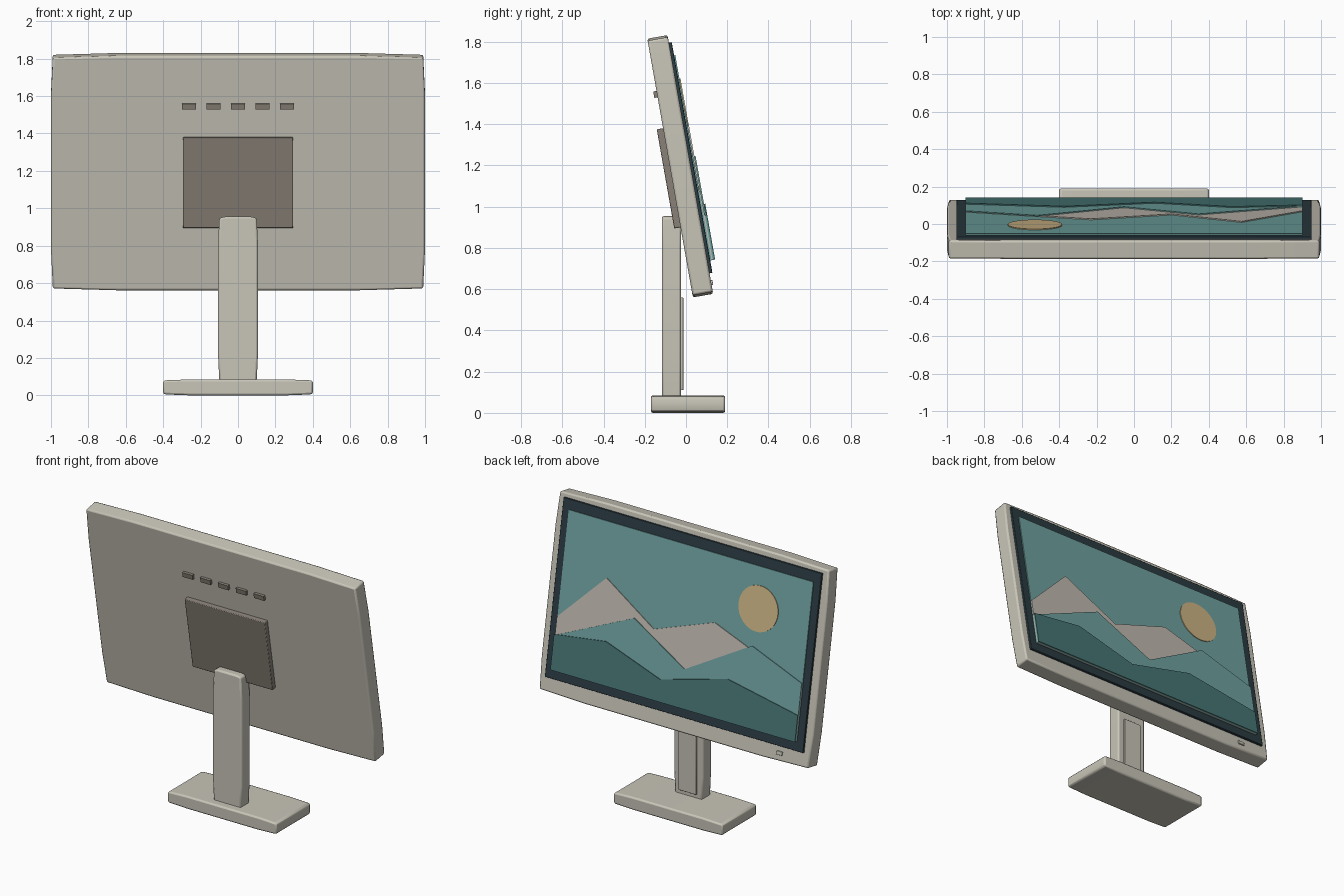
import bpy, bmesh, math
from mathutils import Matrix

cube = bpy.data.objects.get("Cube")
if cube:
    bpy.data.objects.remove(cube, do_unlink=True)


def material(name, rgb):
    m = bpy.data.materials.new(name)
    m.use_nodes = True
    m.diffuse_color = (*rgb, 1)
    m.node_tree.nodes["Principled BSDF"].inputs["Base Color"].default_value = (*rgb, 1)
    return m


casing = material("warm grey casing", (0.58, 0.56, 0.48))
taupe = material("taupe mount", (0.25, 0.22, 0.185))
navy = material("dark bezel", (0.024, 0.045, 0.055))
sky_teal = material("sky teal", (0.16, 0.37, 0.36))
hill_teal = material("deep hill teal", (0.065, 0.18, 0.18))
stone = material("mountain grey", (0.54, 0.5, 0.44))
gold = material("sun gold", (0.62, 0.47, 0.24))

# Tilted frame of the display: x across, y out of the screen, z up the screen
TILT = Matrix.Translation((0, -0.028, 1.196)) @ Matrix.Rotation(math.radians(10), 4, "X")
UPRIGHT = Matrix.Identity(4)


def slab(name, outline, y0, y1, mat, frame=UPRIGHT, bevel=0.0):
    """Extrude an (x, z) outline from y0 to y1."""
    bm = bmesh.new()
    face = bm.faces.new([bm.verts.new((x, y0, z)) for x, z in outline])
    side = bmesh.ops.extrude_face_region(bm, geom=[face])["geom"]
    moved = [v for v in side if isinstance(v, bmesh.types.BMVert)]
    bmesh.ops.translate(bm, verts=moved, vec=(0, y1 - y0, 0))
    bmesh.ops.recalc_face_normals(bm, faces=bm.faces)
    mesh = bpy.data.meshes.new(name)
    bm.to_mesh(mesh)
    bm.free()
    mesh.materials.append(mat)
    ob = bpy.data.objects.new(name, mesh)
    ob.matrix_world = frame
    bpy.context.collection.objects.link(ob)
    if bevel:
        mod = ob.modifiers.new("soft_edges", "BEVEL")
        mod.width = bevel
        mod.segments = 2
        mod.limit_method = "ANGLE"
        mod.angle_limit = math.radians(40)
        bpy.ops.object.select_all(action="DESELECT")
        ob.select_set(True)
        bpy.context.view_layer.objects.active = ob
        bpy.ops.object.shade_smooth_by_angle(angle=math.radians(35))
    return ob


def rect(x0, x1, z0, z1):
    return [(x0, z0), (x1, z0), (x1, z1), (x0, z1)]


def bulged(x, z0, z1, swell):
    """Rectangle whose sides swell slightly outward in the middle."""
    c, h = (z0 + z1) / 2, (z1 - z0) / 2
    quarter = [(x, h * 0.65), (x - swell, h - swell), (x * 0.65, h)]
    right = [(a, -b) for a, b in reversed(quarter)] + quarter
    left = [(-a, b) for a, b in reversed(right)]
    return [(a, c + b) for a, b in right + left]


# Stand
slab("base", bulged(0.4, 0.0, 0.085, 0.005), -0.17, 0.19, casing, bevel=0.01)
slab("post", bulged(0.107, 0.07, 0.955, 0.007), -0.116, -0.024, casing, bevel=0.01)
slab("post_cable_cover", rect(-0.065, 0.065, 0.11, 0.56), -0.026, -0.013, casing, bevel=0.003)

# Display housing, mount and vents
slab("housing", bulged(1.0, -0.637, 0.637, 0.01), -0.05, 0.05, casing, TILT, 0.01)
slab("mount_plate", rect(-0.295, 0.295, -0.292, 0.196), -0.081, -0.045, taupe, TILT, 0.004)
for i in range(5):
    x = (i - 2) * 0.131
    slab(f"vent_{i + 1}", rect(x - 0.037, x + 0.037, 0.348, 0.38), -0.066, -0.045, taupe, TILT)

# Screen bezel and power button
slab("bezel", rect(-0.95, 0.95, -0.536, 0.6), 0.045, 0.064, navy, TILT, 0.003)
slab("power_button", rect(-0.797, -0.752, -0.594, -0.57), 0.045, 0.058, casing, TILT, 0.002)

# Landscape picture, layered from back to front
BOTTOM = -0.475
slab("sky", rect(-0.9, 0.9, BOTTOM, 0.535), 0.062, 0.07, sky_teal, TILT)
sun = [(-0.53 + 0.145 * math.cos(a), 0.273 + 0.145 * math.sin(a))
       for a in (math.tau * k / 32 for k in range(32))]
slab("sun", sun, 0.069, 0.075, gold, TILT)

ridges = [
    ("far_mountains", stone, [(0.9, -0.14), (0.575, 0.187), (0.2, -0.042),
                              (-0.23, 0.109), (-0.9, -0.13)]),
    ("middle_hills", sky_teal, [(0.9, -0.257), (0.344, -0.008), (-0.053, -0.23),
                                (-0.517, 0.036), (-0.9, -0.104)]),
    ("near_hills", hill_teal, [(0.9, -0.25), (0.525, -0.2), (0.11, -0.335),
                               (-0.373, -0.21), (-0.9, -0.306)]),
]
for i, (name, mat, ridge) in enumerate(ridges):
    front = 0.076 + 0.006 * i
    slab(name, [(-0.9, BOTTOM), (0.9, BOTTOM)] + ridge, front - 0.006, front, mat, TILT)
